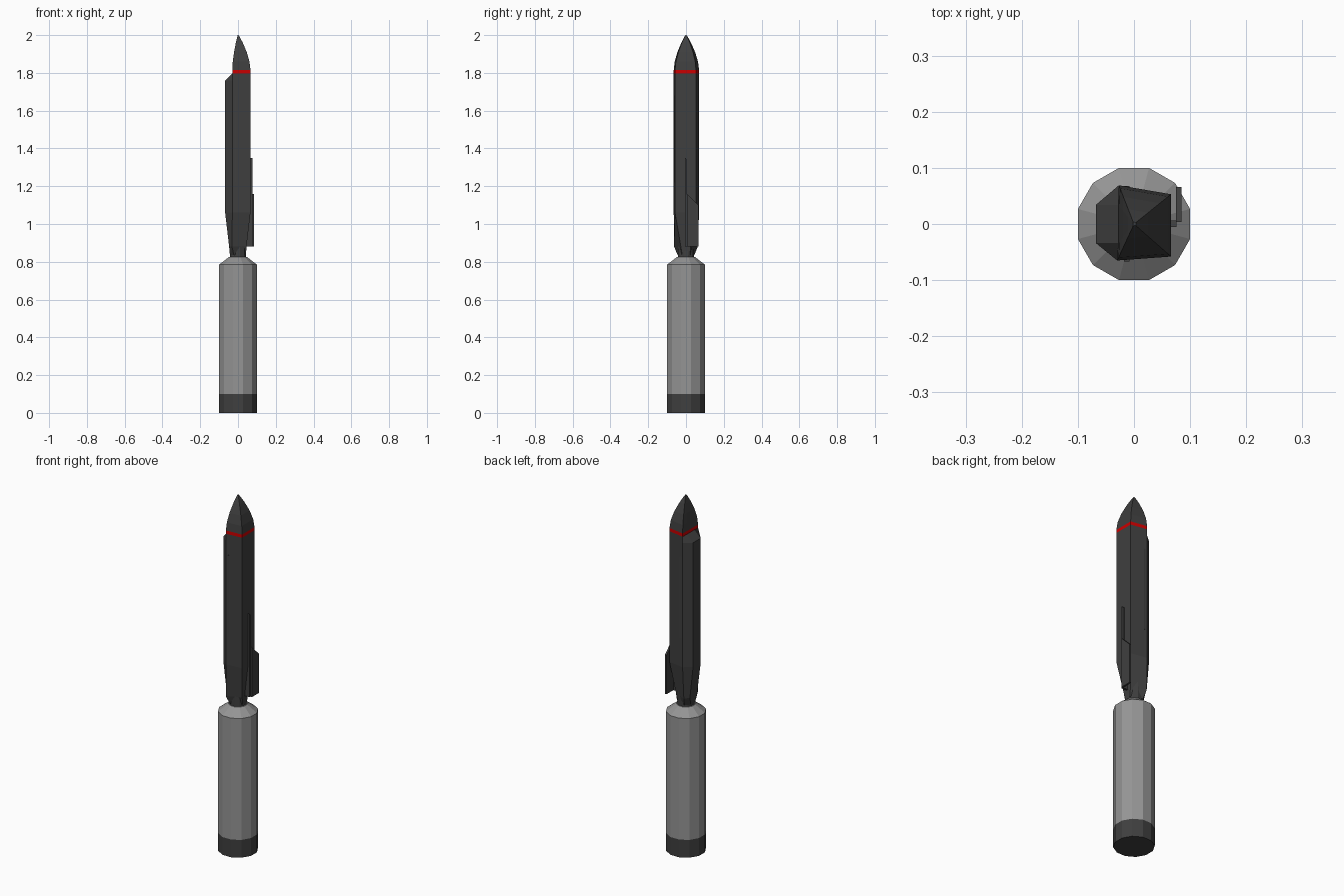
import bpy, bmesh, math

if "Cube" in bpy.data.objects:
    bpy.data.objects.remove(bpy.data.objects["Cube"])


def material(name, r, g, b):
    m = bpy.data.materials.new(name)
    m.diffuse_color = (r, g, b, 1)
    m.use_nodes = True
    m.node_tree.nodes["Principled BSDF"].inputs["Base Color"].default_value = m.diffuse_color
    return m


DARK = material("charcoal", 0.05, 0.05, 0.05)
GREY = material("mid_grey", 0.30, 0.30, 0.30)
RED = material("red", 0.60, 0.0, 0.0)


def loft(name, rings, mats, rule=lambda z: 0):
    """Skin a list of equal-sized point rings, capped at both ends."""
    bm = bmesh.new()
    vs = [[bm.verts.new(p) for p in ring] for ring in rings]
    n = len(vs[0])
    for a, b in zip(vs, vs[1:]):
        for i in range(n):
            j = (i + 1) % n
            bm.faces.new((a[i], a[j], b[j], b[i]))
    bm.faces.new(vs[0][::-1])
    bm.faces.new(vs[-1])
    bmesh.ops.recalc_face_normals(bm, faces=bm.faces)
    for f in bm.faces:
        f.material_index = rule(f.calc_center_median().z)
    me = bpy.data.meshes.new(name)
    bm.to_mesh(me)
    bm.free()
    for m in mats:
        me.materials.append(m)
    ob = bpy.data.objects.new(name, me)
    bpy.context.collection.objects.link(ob)
    return ob


def circle(r, z, n=12):
    step = 2 * math.pi / n
    return [(r * math.cos((i + .5) * step), r * math.sin((i + .5) * step), z)
            for i in range(n)]


def at(points, z, s=1.0):
    return [(x * s, y * s, z) for x, y in points]


# Booster canister with dark base band and shoulder cone
loft("canister", [circle(.1035, 0), circle(.1035, .10), circle(.1035, .785),
                  circle(.05, .825)], [GREY, DARK],
     lambda z: 1 if z < .09 else 0)
loft("neck", [circle(.045, .82), circle(.045, .92)], [DARK])

# Faceted upper body: six-sided hull, red ring, pointed nose
hull = [(-.027, .069), (-.068, .034), (-.068, -.034), (-.030, -.065),
        (.066, -.058), (.066, .053)]
tail = [(-.030, .062), (-.047, .032), (-.047, -.032), (-.032, -.063),
        (.045, -.027), (.045, .025)]
root = [(-.022, .044), (-.043, .020), (-.043, -.020), (-.022, -.044),
        (.042, -.020), (.042, .020)]
nose = [(-.027, .069), (-.0285, .034), (-.0285, -.034), (-.030, -.065),
        (.066, -.058), (.066, .053)]
rings = [at(root, .835), at(tail, .88), at(hull, 1.06), at(hull, 1.76),
         at(nose, 1.797), at(nose, 1.815)]
rings += [at(nose, z, s) for z, s in
          ((1.86, .92), (1.91, .70), (1.96, .38), (1.985, .18), (2.0, .05))]
loft("upper_body", rings, [DARK, RED], lambda z: 1 if 1.797 < z < 1.815 else 0)


def plate(name, outline, x0, x1, lean=0.0):
    """Flat plate from a (y, z) outline, thick along x."""
    return loft(name, [[(x + lean * y, y, z) for y, z in outline]
                       for x in (x0, x1)], [DARK])


# Rail and fin on the right side
plate("fin_rail", [(-.005, .88), (.006, .88), (.006, 1.34), (-.005, 1.35)], .040, .076)
plate("side_fin", [(.004, .88), (.066, .88), (.066, 1.10), (.004, 1.16)], .075, .085)

# Thin raised strips on the front and back faces
for name, y in (("front_strip", -.0645), ("back_strip", .0655)):
    loft(name, [[(x, y + d, z) for x, d in
                 ((-.018, -.002), (-.008, -.002), (-.008, .002), (-.018, .002))]
                for z in (1.22, 1.68)], [DARK])
